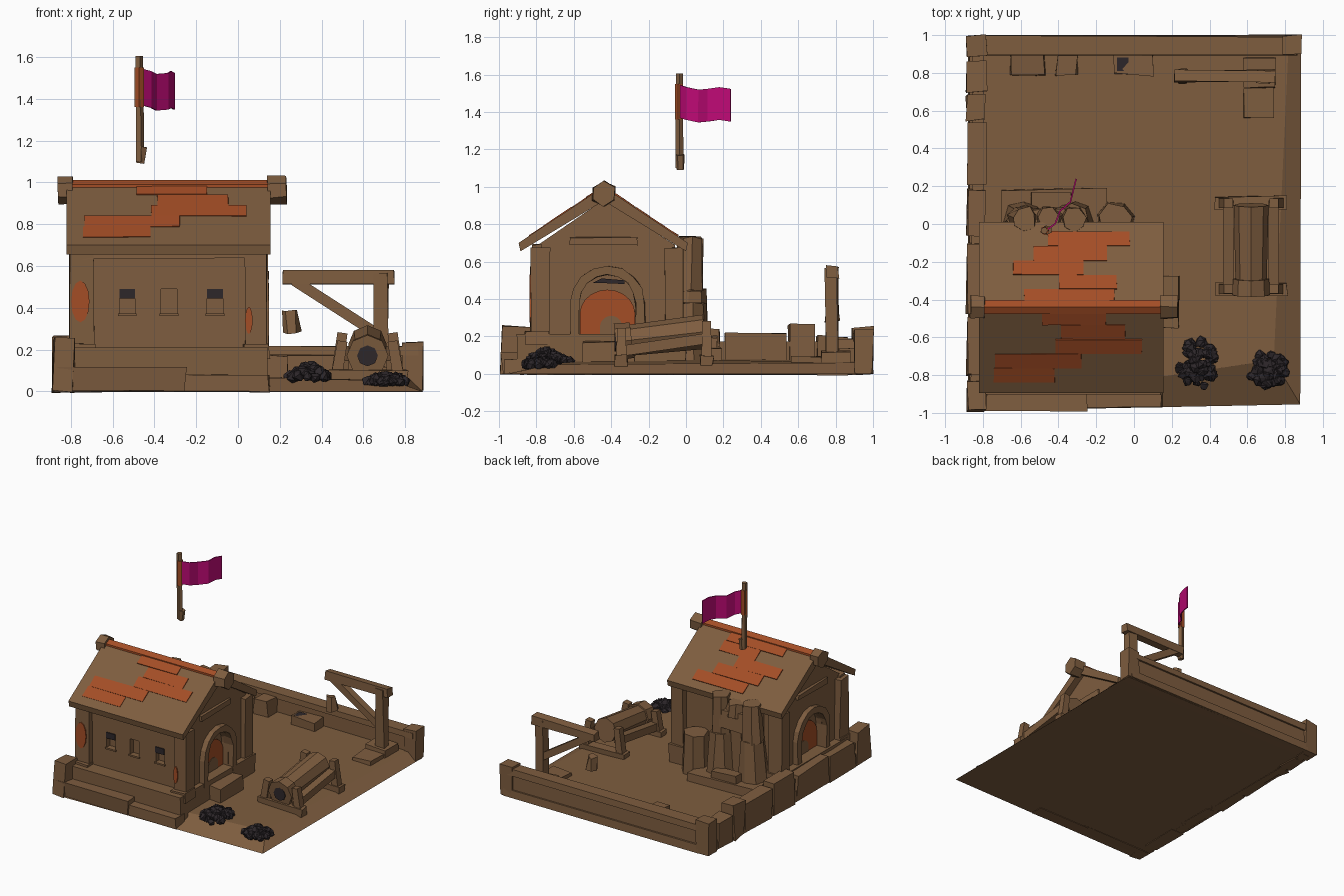
import bpy, bmesh, math, random
from mathutils import Vector, Matrix

if "Cube" in bpy.data.objects:
    bpy.data.objects.remove(bpy.data.objects["Cube"])

random.seed(7)

def material(name, rgb):
    m = bpy.data.materials.new(name)
    m.diffuse_color = (*rgb, 1)
    m.use_nodes = True
    m.node_tree.nodes["Principled BSDF"].inputs["Base Color"].default_value = m.diffuse_color
    return m

BROWN = material("brown_timber", (0.21, 0.11, 0.05))
RUST = material("rust_orange", (0.37, 0.075, 0.019))
COAL = material("coal_black", (0.026, 0.02, 0.023))
PINK = material("magenta_cloth", (0.52, 0.003, 0.18))

def finish(name, bm, *mats, jit=0.0):
    for v in bm.verts:
        v.co += Vector([random.uniform(-jit, jit) for _ in range(3)])
    bmesh.ops.recalc_face_normals(bm, faces=bm.faces)
    me = bpy.data.meshes.new(name)
    bm.to_mesh(me)
    bm.free()
    for m in mats:
        me.materials.append(m)
    ob = bpy.data.objects.new(name, me)
    bpy.context.collection.objects.link(ob)
    return ob

def box(name, x0, x1, y0, y1, z0, z1, mat=BROWN, jit=0.006):
    bm = bmesh.new()
    m = Matrix.Translation(((x0 + x1) / 2, (y0 + y1) / 2, (z0 + z1) / 2)) @ Matrix.Diagonal((x1 - x0, y1 - y0, z1 - z0, 1))
    bmesh.ops.create_cube(bm, size=1, matrix=m)
    return finish(name, bm, mat, jit=jit)

def prism(name, pts, a, b, mat=BROWN, jit=0.0):
    """Extrude a (y, z) profile along x from a to b."""
    bm = bmesh.new()
    f = bm.faces.new([bm.verts.new((a, y, z)) for y, z in pts])
    r = bmesh.ops.extrude_face_region(bm, geom=[f])
    for v in r["geom"]:
        if isinstance(v, bmesh.types.BMVert):
            v.co.x = b
    return finish(name, bm, mat, jit=jit)

def rod(name, a, b, r1, r2, sides, mat=BROWN, jit=0.0, spin=0.0):
    """Tapered bar from point a to point b."""
    a, b = Vector(a), Vector(b)
    d = b - a
    bm = bmesh.new()
    m = Matrix.Translation((a + b) / 2) @ d.to_track_quat('Z', 'Y').to_matrix().to_4x4() @ Matrix.Rotation(spin, 4, 'Z')
    bmesh.ops.create_cone(bm, cap_ends=True, segments=sides, radius1=r1, radius2=r2, depth=d.length, matrix=m)
    return finish(name, bm, mat, jit=jit)

def arch(half, base, spring, rise, n=10, cy=-0.42):
    return [(cy - half, base)] + [(cy - half * math.cos(math.pi * i / n), spring + rise * math.sin(math.pi * i / n))
                                  for i in range(n + 1)] + [(cy + half, base)]

# Ground slab, sloping away along the right and front edges
bm = bmesh.new()
low = [bm.verts.new(p) for p in ((-0.88, -0.99, 0), (0.88, -0.955, 0), (0.885, 0.99, 0), (-0.88, 0.99, 0))]
top = [bm.verts.new(p) for p in ((-0.87, -0.96, 0.09), (0.74, -0.72, 0.05), (0.82, 0.98, 0.06), (-0.87, 0.98, 0.07))]
bm.faces.new(low)
bm.faces.new(top)
for i in range(4):
    bm.faces.new((low[i], low[(i + 1) % 4], top[(i + 1) % 4], top[i]))
finish("ground_slab", bm, BROWN)

# Yard walls
box("back_wall", -0.86, 0.88, 0.91, 0.985, 0, 0.19)
box("back_wall_rail", -0.8, 0.86, 0.895, 0.995, 0.17, 0.215)
box("back_wall_foot", -0.8, 0.86, 0.93, 1.0, 0, 0.06, jit=0.003)
box("back_right_post", 0.79, 0.885, 0.9, 1.0, 0, 0.235)
box("back_left_post", -0.885, -0.78, 0.89, 1.0, 0, 0.25)
box("left_wall", -0.86, -0.8, -0.9, 0.95, 0, 0.17)
for i, (y0, y1, h) in enumerate([(-0.99, -0.83, 0.255), (-0.8, -0.5, 0.19), (-0.47, -0.1, 0.2), (-0.06, 0.18, 0.24),
                                 (0.21, 0.53, 0.22), (0.55, 0.68, 0.26), (0.7, 0.87, 0.2)]):
    box("left_wall_block_%d" % i, -0.885, -0.785, y0, y1, 0, h, jit=0.009)
box("front_ledge", -0.86, -0.25, -0.985, -0.87, 0, 0.11, jit=0.008)
box("front_ledge_low", -0.3, 0.15, -0.965, -0.87, 0, 0.085, jit=0.008)

# House body: gable profile with window and door recesses
box("house_plinth", -0.82, 0.145, -0.9, 0.0, 0.03, 0.21)
body = prism("house_body", [(-0.79, 0.15), (-0.79, 0.69), (-0.44, 0.93), (-0.06, 0.69), (-0.06, 0.15)], -0.76, 0.105)
cutters = []
WINDOWS = (-0.53, -0.33, -0.11)
for x in WINDOWS:
    cutters.append(box("window_cutter", x - 0.038, x + 0.038, -0.83, -0.75, 0.37, 0.49, jit=0))
for a, b in ((0.05, 0.2), (-0.85, -0.71)):
    cutters.append(prism("door_cutter", arch(0.15, 0.2, 0.38, 0.15), a, b))
for c in cutters:
    c.hide_render = True
    c.hide_viewport = True
    c.display_type = 'WIRE'
    mod = body.modifiers.new("recess", 'BOOLEAN')
    mod.operation = 'DIFFERENCE'
    mod.object = c
    mod.solver = 'EXACT'
for x in WINDOWS:
    if x != -0.33:
        box("window_shadow", x - 0.038, x + 0.038, -0.797, -0.79, 0.445, 0.49, COAL, jit=0)
    box("window_sill", x - 0.045, x + 0.045, -0.8, -0.785, 0.36, 0.372, jit=0)

# Front frame and corner posts
box("front_top_beam", -0.78, 0.12, -0.825, -0.77, 0.635, 0.69)
for x0, x1, s in ((-0.805, -0.69, "left"), (0.035, 0.14, "right")):
    box("front_post_" + s, x0, x1, -0.83, -0.73, 0.18, 0.67)
    box("back_post_" + s, x0, x1, -0.11, -0.015, 0.18, 0.67)
    box("front_post_foot_" + s, x0 - 0.01, x1 + 0.01, -0.86, -0.73, 0.15, 0.23)

def patch(name, x, z, rx, rz):
    p = prism(name, [(rx * math.cos(t * math.pi / 6), rz * math.sin(t * math.pi / 6)) for t in range(12)], -0.004, 0.004, RUST)
    p.rotation_euler.z = math.pi / 2
    p.location = (x, -0.834, z)

patch("rust_patch_left", -0.755, 0.43, 0.044, 0.1)
patch("rust_patch_right", 0.052, 0.34, 0.018, 0.065)

# Arched doorways on both gable ends
ring = arch(0.2, 0.18, 0.38, 0.2, 8) + arch(0.15, 0.18, 0.38, 0.15, 8)[::-1]
for s, x, side in ((1, 0.105, "right"), (-1, -0.76, "left")):
    prism("door_arch_" + side, ring, x - s * 0.03, x + s * 0.04, jit=0.004)
    prism("door_panel_" + side, arch(0.148, 0.2, 0.32, 0.13), x - s * 0.05, x - s * 0.041, RUST)
    prism("door_patch_" + side, arch(0.06, 0.2, 0.25, 0.06, cy=-0.4), x - s * 0.041, x - s * 0.037)
    prism("door_gap_" + side, [(-0.5, 0.485), (-0.45, 0.51), (-0.33, 0.5), (-0.33, 0.48), (-0.44, 0.485)],
          x - s * 0.05, x - s * 0.042, COAL)
    box("gable_tie_beam_" + side, x - 0.02, x + 0.02, -0.62, -0.26, 0.69, 0.73)
box("door_step", 0.13, 0.24, -0.55, -0.27, 0.03, 0.17)

# Roof: rust tops and eaves, brown gable edges and underside
roof = prism("roof", [(-0.885, 0.655), (-0.895, 0.70), (-0.44, 1.0), (0.01, 0.70), (0.0, 0.655), (-0.44, 0.925)], -0.82, 0.155)
roof.data.materials.append(BROWN)
for p in roof.data.polygons:
    if abs(p.normal.x) > 0.5 or p.normal.z < -0.4:
        p.material_index = 1
for s in (-1, 1):
    for i in range(5):
        t = 0.12 + 0.17 * i
        x = random.uniform(-0.76, -0.35)
        L = random.uniform(0.3, 0.48)
        b = box("roof_board", -L / 2, L / 2, -0.045, 0.045, -0.004, 0.006, RUST, jit=0.002)
        b.location = (x + L / 2, -0.44 + s * 0.45 * t, 1.0 - 0.3 * t)
        b.rotation_euler.x = -s * math.atan2(0.3, 0.45)
rod("ridge_cap", (-0.82, -0.44, 0.968), (0.155, -0.44, 0.968), 0.043, 0.043, 6, RUST)
for a, b, s in ((-0.865, -0.79, "left"), (0.14, 0.235, "right")):
    rod("ridge_beam_end_" + s, (a, -0.44, 0.963), (b, -0.44, 0.963), 0.07, 0.066, 6, jit=0.005)

# Stone furnace and stump behind the house
box("furnace_base", -0.7, -0.15, -0.02, 0.185, 0.03, 0.14, jit=0.01)
box("furnace_step", -0.55, -0.33, 0.08, 0.17, 0.1, 0.2, jit=0.01)
box("furnace_back", -0.62, -0.26, -0.06, 0.03, 0.1, 0.66)
for x, s in ((-0.58, "left"), (-0.32, "right")):
    rod("furnace_column_" + s, (x, 0.01, 0.1), (x, 0.02, 0.45), 0.12, 0.085, 8, jit=0.012)
    rod("furnace_shoulder_" + s, (x, 0.02, 0.44), (x, 0.03, 0.73), 0.085, 0.065, 7, jit=0.012)
box("furnace_lintel", -0.56, -0.34, 0.0, 0.085, 0.5, 0.64, jit=0.012)
rod("furnace_crown", (-0.45, 0.03, 0.6), (-0.45, 0.03, 0.7), 0.08, 0.06, 7, jit=0.012)
rod("stump", (-0.1, 0.02, 0.05), (-0.1, 0.02, 0.38), 0.105, 0.09, 7, jit=0.01)

# Cannon barrel on its stand
rod("barrel", (0.62, -0.34, 0.175), (0.62, 0.1, 0.225), 0.082, 0.092, 8)
rod("barrel_muzzle", (0.62, -0.375, 0.17), (0.62, -0.29, 0.18), 0.1, 0.095, 8)
rod("barrel_hole", (0.62, -0.381, 0.17), (0.62, -0.374, 0.17), 0.05, 0.05, 8, COAL)
for y in (-0.345, 0.11):
    box("stand_crossbar", 0.43, 0.81, y - 0.035, y + 0.035, 0.04, 0.1)
    for x, s in ((0.49, 1), (0.75, -1)):
        h = 0.24 if y < 0 else 0.28
        rod("stand_post", (x - s * 0.02, y, 0.06), (x + s * 0.01, y, h), 0.038, 0.034, 4, spin=math.pi / 4)
for x in (0.5, 0.74):
    rod("stand_rail", (x, -0.36, 0.12), (x, 0.12, 0.19), 0.04, 0.04, 4, spin=math.pi / 4)

# Hoist with a hanging stone
box("hoist_post", 0.65, 0.72, 0.745, 0.81, 0.04, 0.56)
box("hoist_beam", 0.21, 0.75, 0.755, 0.815, 0.515, 0.575)
rod("hoist_brace", (0.27, 0.782, 0.53), (0.69, 0.782, 0.26), 0.036, 0.036, 4, spin=math.pi / 4)
box("hoist_base", 0.58, 0.75, 0.72, 0.88, 0.03, 0.12)
box("hoist_foot", 0.58, 0.74, 0.56, 0.72, 0.03, 0.09)
rod("hanging_stone", (0.26, 0.78, 0.28), (0.25, 0.78, 0.385), 0.045, 0.035, 6, jit=0.008)

# Crates by the back wall
for i, (x0, x1, h) in enumerate([(-0.65, -0.47, 0.14), (-0.41, -0.3, 0.19), (-0.1, 0.1, 0.13)]):
    box("crate_%d" % i, x0, x1, 0.79, 0.9, 0.04, h, jit=0.01)
box("crate_top", -0.09, -0.03, 0.81, 0.88, 0.125, 0.135, COAL, jit=0.002)

# Coal heaps
def heap(name, cx, cy, rx, ry, z0, h):
    bm = bmesh.new()
    for _ in range(60):
        a, r = random.uniform(0, math.tau), math.sqrt(random.random())
        z = z0 + h * (1 - r) * random.uniform(0.5, 1)
        m = (Matrix.Translation((cx + rx * r * math.cos(a), cy + ry * r * math.sin(a), z))
             @ Matrix.Rotation(random.uniform(0, 6), 4, (random.random(), random.random(), 1)))
        bmesh.ops.create_icosphere(bm, subdivisions=1, radius=random.uniform(0.022, 0.034), matrix=m)
    finish(name, bm, COAL, jit=0.006)

heap("coal_heap_left", 0.34, -0.74, 0.1, 0.12, 0.065, 0.07)
heap("coal_heap_right", 0.71, -0.77, 0.1, 0.085, 0.045, 0.04)

# Flag
rod("flag_pole", (-0.47, -0.035, 1.1), (-0.475, -0.035, 1.605), 0.022, 0.02, 5)
rod("flag_pole_foot", (-0.465, -0.03, 1.09), (-0.455, -0.03, 1.17), 0.022, 0.026, 5, jit=0.003)
rod("flag_pole_band", (-0.473, -0.035, 1.36), (-0.473, -0.035, 1.55), 0.024, 0.024, 5, RUST)
bm = bmesh.new()
path = [(-0.465, -0.03), (-0.42, 0.005), (-0.395, 0.07), (-0.34, 0.12), (-0.325, 0.18), (-0.31, 0.24)]
cols = []
for i, (x, y) in enumerate(path):
    dz = 0.01 * math.cos(i * 1.5) - 0.003 * i
    cols.append([bm.verts.new((x, y, z + dz)) for z in (1.36, 1.535)])
for p, q in zip(cols, cols[1:]):
    bm.faces.new((p[0], q[0], q[1], p[1]))
flag = finish("flag_cloth", bm, PINK)
flag.modifiers.new("thickness", 'SOLIDIFY').thickness = 0.008
